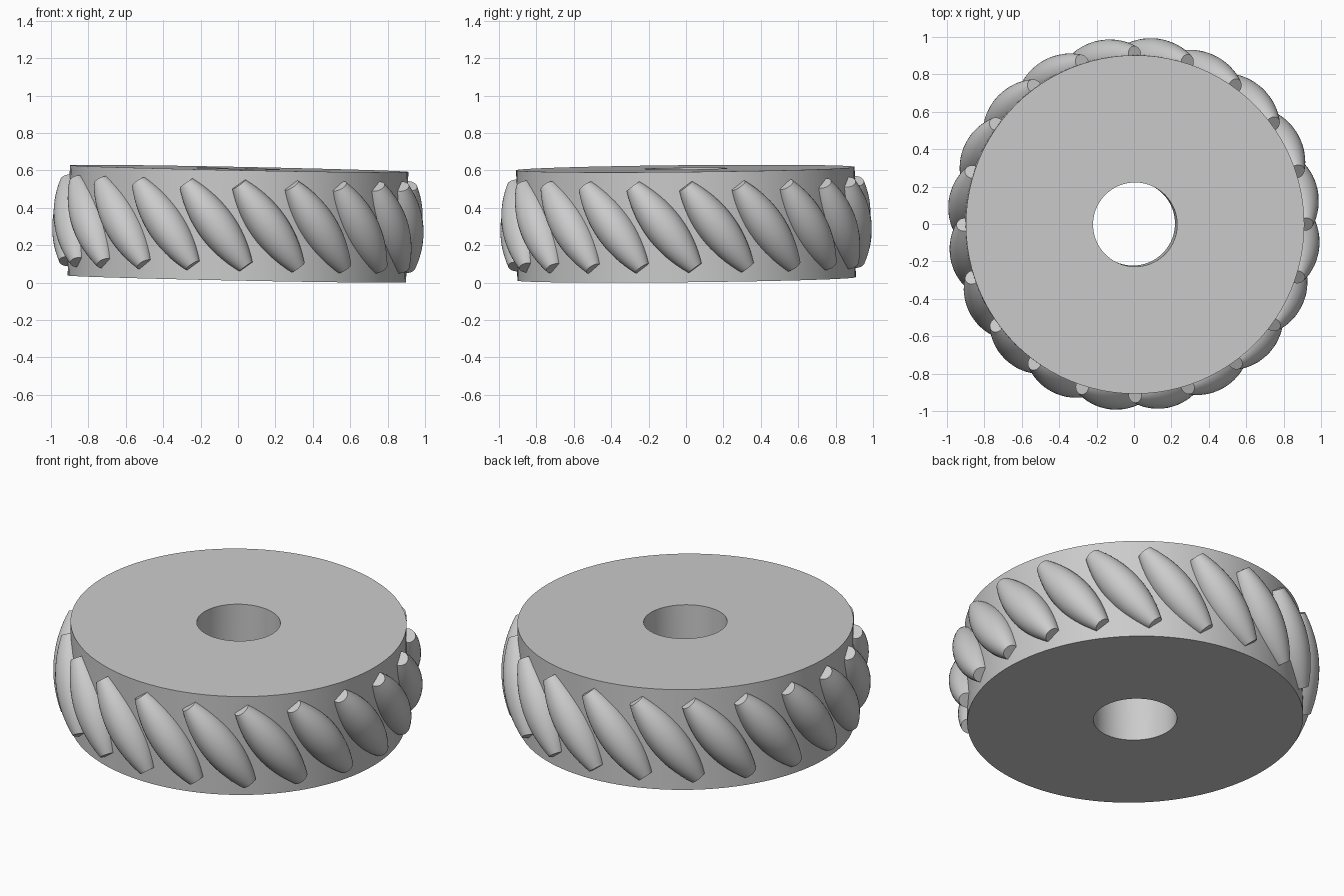
import bpy, bmesh
from math import radians, pi, sin, cos
from mathutils import Matrix, Vector

cube = bpy.data.objects.get("Cube")
if cube:
    bpy.data.objects.remove(cube, do_unlink=True)

grey = bpy.data.materials.new("light_grey")
grey.use_nodes = True
COLOUR = (0.6, 0.6, 0.6, 1)
grey.diffuse_color = COLOUR
grey.node_tree.nodes["Principled BSDF"].inputs["Base Color"].default_value = COLOUR

# Whole wheel leans very slightly
TILT = (Matrix.Translation((0, 0, 0.315))
        @ Matrix.Rotation(0.02, 4, 'Y') @ Matrix.Rotation(0.01, 4, 'X'))


def lathe(name, profile, steps, matrix):
    """Revolve a closed (radius, height) profile around local z."""
    bm = bmesh.new()
    verts = [bm.verts.new((r, 0, z)) for r, z in profile]
    edges = [bm.edges.new((verts[i - 1], verts[i])) for i in range(len(verts))]
    bmesh.ops.spin(bm, geom=verts + edges, axis=(0, 0, 1), cent=(0, 0, 0),
                   angle=2 * pi, steps=steps, use_duplicate=False)
    bmesh.ops.remove_doubles(bm, verts=bm.verts, dist=1e-5)
    bmesh.ops.dissolve_degenerate(bm, edges=bm.edges, dist=1e-5)
    bmesh.ops.recalc_face_normals(bm, faces=bm.faces)
    mesh = bpy.data.meshes.new(name)
    bm.to_mesh(mesh)
    bm.free()
    mesh.materials.append(grey)
    obj = bpy.data.objects.new(name, mesh)
    obj.matrix_world = matrix
    bpy.context.collection.objects.link(obj)
    return obj


# Hub disc with a central bore
parts = [lathe("hub", [(0.225, -0.295), (0.905, -0.295),
                       (0.905, 0.295), (0.225, 0.295)], 96, TILT)]

# Barrel rollers set at a slant around the rim
ROLLERS, RINGS, HALF, END, MIDDLE = 20, 16, 0.275, 0.043, 0.103
curve = []
for i in range(RINGS + 1):
    t = 2 * i / RINGS - 1
    curve.append((END + (MIDDLE - END) * (1 - t * t), t * HALF))

for k in range(ROLLERS):
    a = 2 * pi * k / ROLLERS + radians(10.5)
    place = (Matrix.Rotation(a, 4, 'Z') @ Matrix.Translation((0.896, 0, 0))
             @ Matrix.Rotation(radians(37), 4, 'X'))
    # closed by two short runs to the axis, giving flat end caps
    profile = curve + [(0, HALF)]
    obj = lathe(f"roller_{k + 1}", [(0, -HALF)] + profile, 32, TILT @ place)
    # drop the collapsed closing edge along the axis
    bm = bmesh.new()
    bm.from_mesh(obj.data)
    loose = [e for e in bm.edges if not e.link_faces]
    bmesh.ops.delete(bm, geom=loose, context='EDGES')
    bm.to_mesh(obj.data)
    bm.free()
    parts.append(obj)

# Smooth barrels, crisp rims
bpy.ops.object.select_all(action='DESELECT')
for obj in parts:
    obj.select_set(True)
bpy.context.view_layer.objects.active = parts[0]
bpy.ops.object.shade_smooth_by_angle(angle=radians(30))
